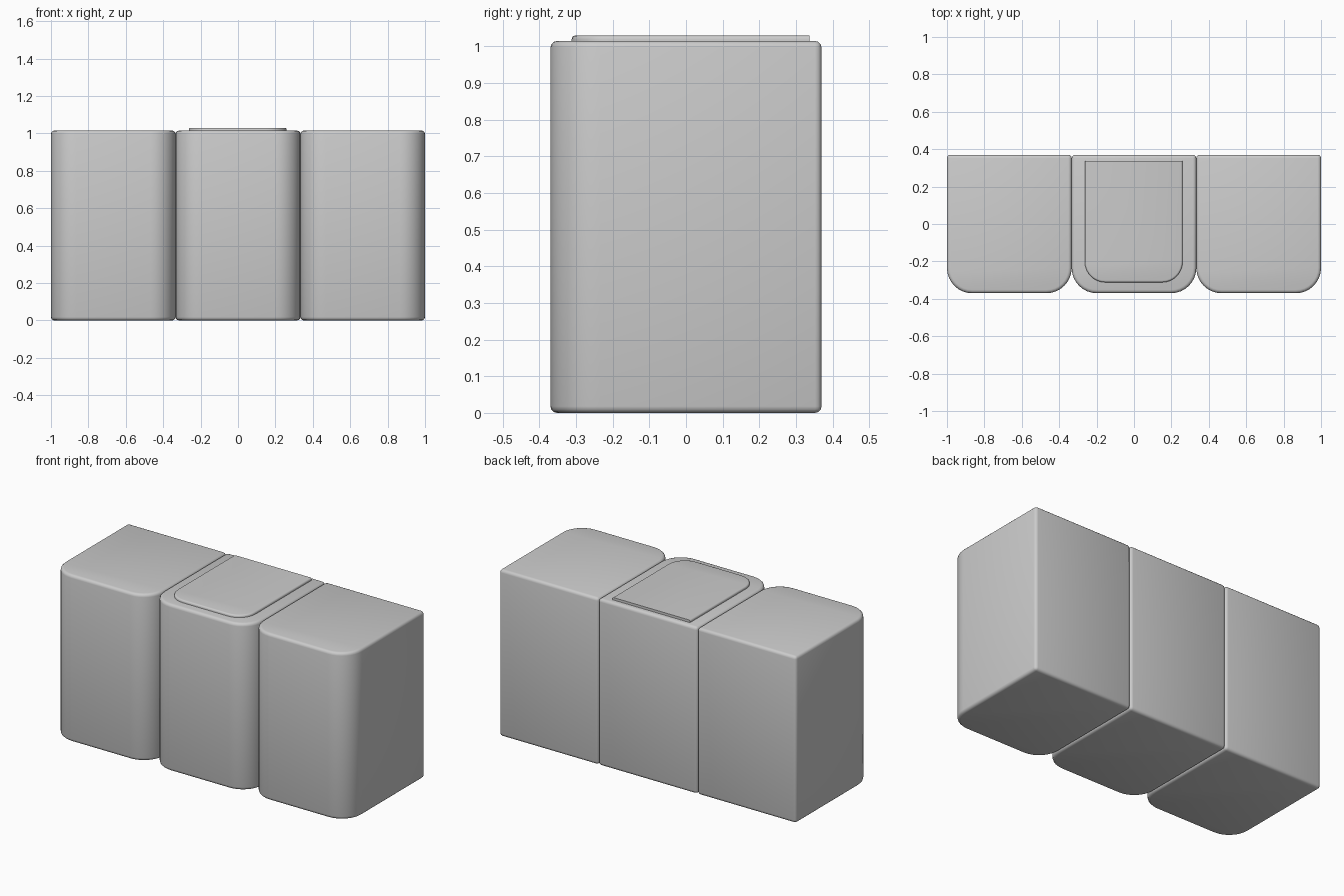
import bpy, bmesh, math

if "Cube" in bpy.data.objects:
    bpy.data.objects.remove(bpy.data.objects["Cube"])


def rounded_block(name, x0, x1, y0, y1, z0, z1, radius, bevel, pick):
    """Upright block whose two front corners are rounded; picked edges are softened."""
    steps = 8
    outline = [(x1, y1), (x0, y1)]
    for cx, start in ((x0 + radius, math.pi), (x1 - radius, 1.5 * math.pi)):
        for i in range(steps + 1):
            a = start + i * math.pi / 2 / steps
            outline.append((cx + radius * math.cos(a), y0 + radius + radius * math.sin(a)))
    bm = bmesh.new()
    base = bm.faces.new([bm.verts.new((x, y, z0)) for x, y in outline])
    top = bmesh.ops.extrude_face_region(bm, geom=[base], use_keep_orig=True)
    verts = [g for g in top["geom"] if isinstance(g, bmesh.types.BMVert)]
    bmesh.ops.translate(bm, verts=verts, vec=(0, 0, z1 - z0))
    bmesh.ops.recalc_face_normals(bm, faces=bm.faces[:])
    bmesh.ops.bevel(bm, geom=[e for e in bm.edges if pick(e)], offset=bevel,
                    offset_type='OFFSET', segments=3, profile=0.5,
                    affect='EDGES', clamp_overlap=True)
    bmesh.ops.recalc_face_normals(bm, faces=bm.faces[:])
    mesh = bpy.data.meshes.new(name)
    bm.to_mesh(mesh)
    bm.free()
    obj = bpy.data.objects.new(name, mesh)
    bpy.context.collection.objects.link(obj)
    bpy.ops.object.select_all(action='DESELECT')
    obj.select_set(True)
    bpy.context.view_layer.objects.active = obj
    bpy.ops.object.shade_smooth_by_angle(angle=math.radians(35))
    return obj


def sharp(e):
    return e.calc_face_angle(0) > math.radians(40)


PLATE_TOP, PLATE_BACK = 1.03, 0.337


def plate_rim(e):
    # top rim except the straight back edge
    return (all(v.co.z > PLATE_TOP - 1e-4 for v in e.verts)
            and not all(v.co.y > PLATE_BACK - 1e-4 for v in e.verts))


# three side-by-side blocks
third = 2 / 3
for i, side in enumerate(("left", "middle", "right")):
    x = -1 + i * third
    rounded_block(side + "_block", x, x + third, -0.37, 0.37, 0, 1.015, 0.135, 0.018, sharp)

# raised plate on the middle block
rounded_block("top_plate", -0.263, 0.26, -0.312, PLATE_BACK, 1.0, PLATE_TOP, 0.11, 0.01, plate_rim)
